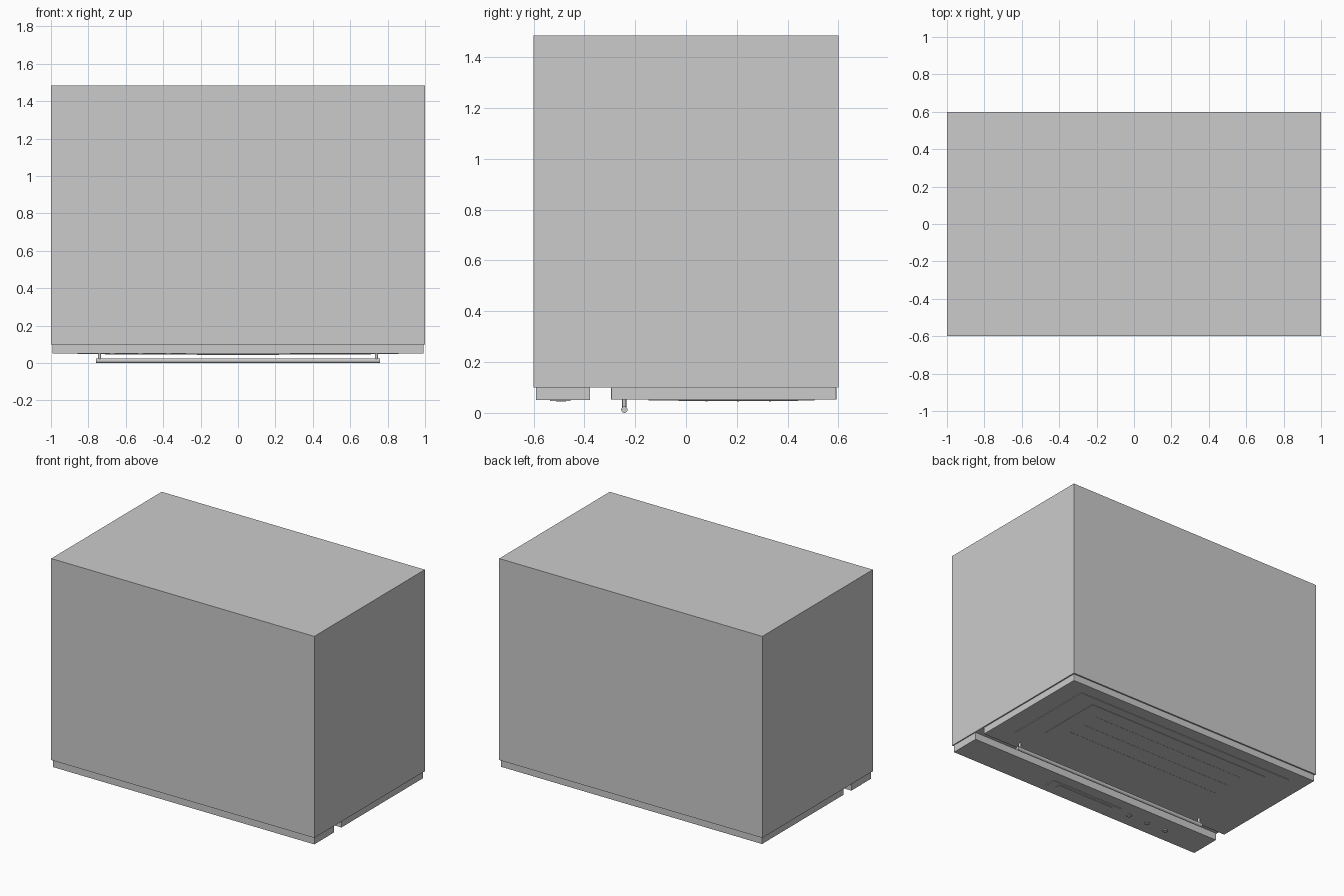
import bpy, math

if "Cube" in bpy.data.objects:
    bpy.data.objects.remove(bpy.data.objects["Cube"])


def box(name, x, y, z, bevel=0.0):
    """Box from (min, max) ranges on each axis."""
    r = (x, y, z)
    bpy.ops.mesh.primitive_cube_add(size=1, location=[(a + b) / 2 for a, b in r])
    o = bpy.context.object
    o.name = name
    o.scale = [b - a for a, b in r]
    bpy.ops.object.transform_apply(location=False, rotation=False, scale=True)
    if bevel:
        m = o.modifiers.new("edge", 'BEVEL')
        m.width = bevel
        m.segments = 2
    return o


def cyl(name, loc, radius, depth, rot=(0, 0, 0), sides=32):
    bpy.ops.mesh.primitive_cylinder_add(vertices=sides, radius=radius, depth=depth,
                                        location=loc, rotation=rot)
    o = bpy.context.object
    o.name = name
    bpy.ops.object.shade_smooth_by_angle()
    return o


# Oven body lying with its front face down
box("oven_body", (-1, 1), (-0.6, 0.6), (0.1, 1.485))

# Control panel and door, separated by an open gap
box("control_panel", (-0.993, 0.993), (-0.59, -0.377), (0.05, 0.1))
box("oven_door", (-0.993, 0.993), (-0.295, 0.592), (0.052, 0.1), 0.003)

# Door glass with inner window and rack lines
box("door_glass", (-0.857, 0.857), (-0.148, 0.505), (0.048, 0.06))
box("inner_window", (-0.712, 0.712), (-0.03, 0.44), (0.046, 0.055))
for i, y in enumerate((0.08, 0.205, 0.33)):
    box(f"rack_line_{i}", (-0.6, 0.6), (y - 0.004, y + 0.004), (0.045, 0.05))

# Display and buttons on the control panel
box("display_frame", (-0.28, 0.28), (-0.535, -0.455), (0.046, 0.055))
box("display_screen", (-0.22, 0.22), (-0.512, -0.476), (0.044, 0.05))
for i, x in enumerate((-0.37, -0.52, -0.67)):
    cyl(f"button_{i}", (x, -0.49, 0.05), 0.018, 0.01)

# Door handle: round bar on two posts
cyl("handle_bar", (0, -0.243, 0.0125), 0.0125, 1.52, (0, math.pi / 2, 0))
for side in (-1, 1):
    cyl("handle_post", (side * 0.74, -0.243, 0.037), 0.008, 0.04, sides=16)
